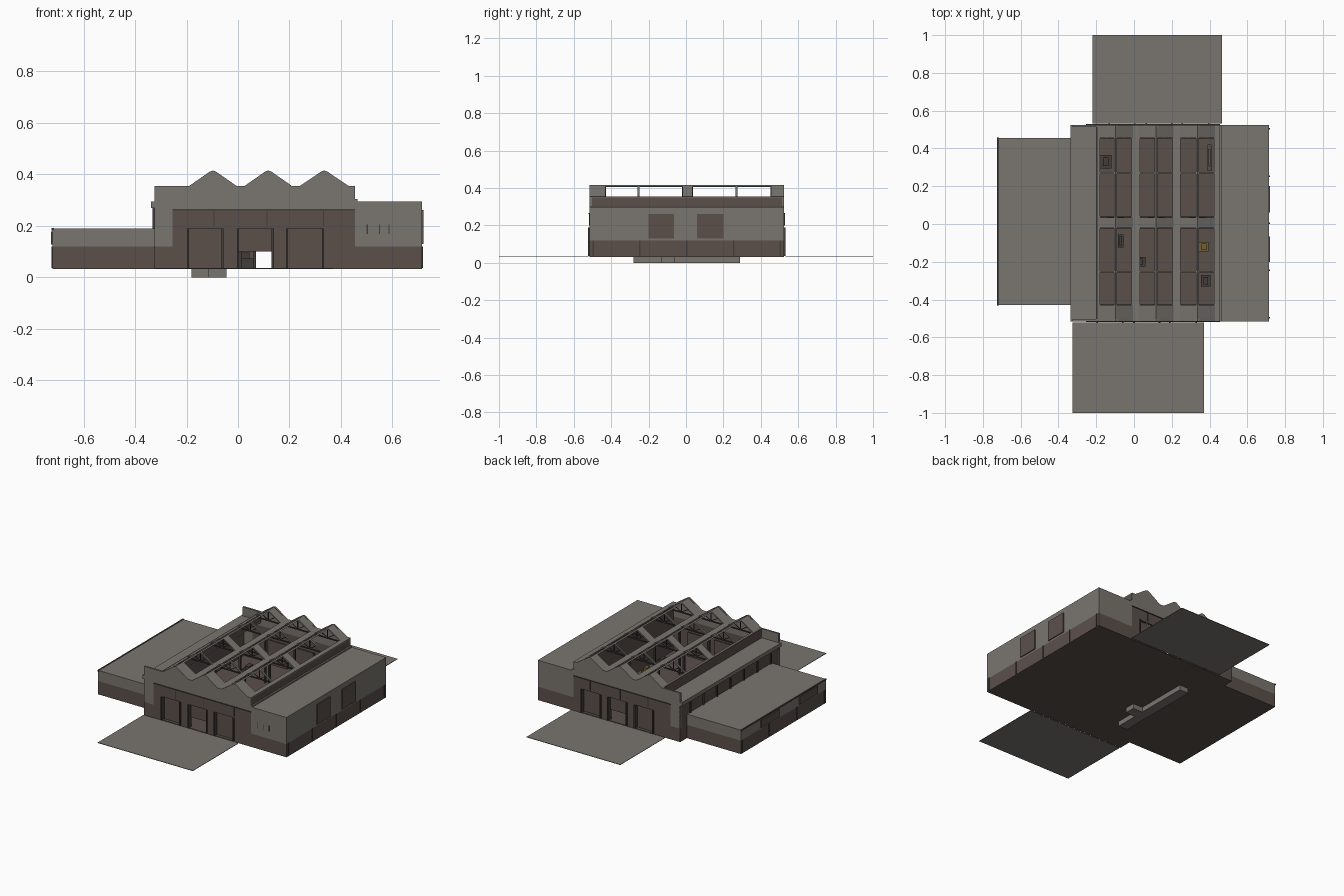
import bpy, bmesh, math
from mathutils import Vector

if "Cube" in bpy.data.objects:
    bpy.data.objects.remove(bpy.data.objects["Cube"])


def material(name, rgb):
    m = bpy.data.materials.new(name)
    m.diffuse_color = (*rgb, 1)
    m.use_nodes = True
    m.node_tree.nodes["Principled BSDF"].inputs["Base Color"].default_value = m.diffuse_color
    return m


GREY = material("warm grey cladding", (0.195, 0.180, 0.162))
BROWN = material("dark brown brick", (0.105, 0.080, 0.071))
DARK = material("dark steel", (0.055, 0.048, 0.044))
YARD = material("yard concrete", (0.190, 0.178, 0.162))
OCHRE = material("ochre machine paint", (0.16, 0.11, 0.035))


def finish(name, bm, mat):
    bmesh.ops.recalc_face_normals(bm, faces=bm.faces)
    me = bpy.data.meshes.new(name)
    bm.to_mesh(me)
    bm.free()
    me.materials.append(mat)
    ob = bpy.data.objects.new(name, me)
    bpy.context.collection.objects.link(ob)
    return ob


def box(name, x0, x1, y0, y1, z0, z1, mat):
    bm = bmesh.new()
    bmesh.ops.create_cube(bm, size=1)
    for v in bm.verts:
        v.co = ((x0 + x1) / 2 + v.co.x * (x1 - x0),
                (y0 + y1) / 2 + v.co.y * (y1 - y0),
                (z0 + z1) / 2 + v.co.z * (z1 - z0))
    return finish(name, bm, mat)


def prism(name, pts, y0, y1, mat):
    """Profile in x,z extruded along y."""
    bm = bmesh.new()
    f = bm.faces.new([bm.verts.new((x, y0, z)) for x, z in pts])
    r = bmesh.ops.extrude_face_region(bm, geom=[f])
    bmesh.ops.translate(bm, vec=(0, y1 - y0, 0),
                        verts=[v for v in r["geom"] if isinstance(v, bmesh.types.BMVert)])
    return finish(name, bm, mat)


def beam(name, a, b, w, mat):
    """Square bar between two points."""
    a, b = Vector(a), Vector(b)
    bm = bmesh.new()
    bmesh.ops.create_cube(bm, size=1)
    q = (b - a).to_track_quat('Z', 'Y')
    for v in bm.verts:
        v.co = (a + b) / 2 + q @ Vector((v.co.x * w, v.co.y * w, v.co.z * (b - a).length))
    return finish(name, bm, mat)


G = 0.037                                    # ground level
BAND, LOW, HIGH, TOP, RIDGE = 0.12, 0.19, 0.295, 0.355, 0.415
GABLES = [(-0.19, -0.0975, -0.005), (0.025, 0.1175, 0.21), (0.24, 0.335, 0.43)]
Y0, Y1 = -0.515, 0.525

# Floors, yards and the pit underneath
box("hall_floor", -0.325, 0.455, Y0, Y1, 0.032, G, BROWN)
box("left_wing_floor", -0.72, -0.325, -0.43, 0.455, 0.032, G, BROWN)
box("right_wing_floor", 0.455, 0.715, Y0, Y1, 0.032, G, BROWN)
box("front_yard", -0.325, 0.37, -1.0, -0.522, 0.034, G, YARD)
box("back_yard", -0.22, 0.465, 0.532, 1.0, 0.034, G, YARD)
box("inspection_pit", -0.18, -0.115, -0.28, 0.29, 0.0, 0.033, GREY)
box("pit_stairwell", -0.115, -0.045, -0.13, -0.06, 0.0, 0.033, GREY)


# Wings: brick base, clad upper wall, roof slab
def wing(name, x0, x1, y0, y1, top):
    t = 0.008
    for part, a, b, mat in (("base", G, BAND, BROWN), ("cladding", BAND, top - 0.006, GREY)):
        box(f"{name}_{part}_front", x0, x1, y0, y0 + t, a, b, mat)
        box(f"{name}_{part}_back", x0, x1, y1 - t, y1, a, b, mat)
        box(f"{name}_{part}_left", x0, x0 + t, y0 + t, y1 - t, a, b, mat)
        box(f"{name}_{part}_right", x1 - t, x1, y0 + t, y1 - t, a, b, mat)
    box(f"{name}_roof", x0, x1, y0, y1, top - 0.006, top, GREY)


wing("left_wing", -0.72, -0.325, -0.43, 0.455, LOW)
wing("right_wing", 0.455, 0.715, Y0, Y1, HIGH)
box("left_wing_roof_edge", -0.724, -0.715, -0.432, 0.457, 0.183, LOW + 0.002, DARK)

# Wing windows and slits
for y0, y1 in ((-0.20, -0.065), (0.06, 0.20)):
    box("right_window", 0.714, 0.721, y0, y1, 0.13, 0.262, BROWN)
for y0, y1 in ((-0.34, -0.15), (0.06, 0.25)):
    box("left_window", -0.726, -0.719, y0, y1, 0.128, 0.178, BROWN)
for x in (0.50, 0.547, 0.585):
    box("front_slit", x, x + 0.004, Y0 - 0.002, Y0 + 0.002, 0.168, 0.206, DARK)
# Downpipes
for y in (-0.50, -0.25, 0.0, 0.25, 0.50):
    box("right_downpipe", 0.714, 0.719, y, y + 0.008, G, BAND, DARK)
for y in (-0.42, -0.13, 0.16, 0.44):
    box("left_downpipe", -0.724, -0.719, y, y + 0.007, G, BAND, DARK)


# Front and back facades of the hall: parapet with gables, brick base, three doors
def facade(name, s, ye, dx, head):
    def b(part, x0, x1, d0, d1, z0, z1, mat):     # d is depth inward from the face
        ya, yb = sorted((ye - s * d0, ye - s * d1))
        box(f"{name}_{part}", x0, x1, ya, yb, z0, z1, mat)

    outline = [(0.455, head), (0.455, TOP)]
    for l, m, r in reversed(GABLES):
        outline += [(r, TOP), (m + 0.012, RIDGE - 0.004), (m, RIDGE), (m - 0.012, RIDGE - 0.004), (l, TOP)]
    outline += [(-0.325, TOP), (-0.325, head)]
    prism(f"{name}_parapet", outline, *sorted((ye, ye - s * 0.012)), GREY)
    b("corner_cladding", -0.325, -0.255, 0, 0.012, BAND, head, GREY)
    b("corner_base", -0.325, -0.255, 0, 0.012, G, BAND, BROWN)
    b("lintel", -0.255, 0.455, 0, 0.012, LOW, head, BROWN)
    b("lintel_trim", -0.255, 0.455, -0.005, 0, head - 0.005, head, DARK)
    doors = [(-0.195 + dx, -0.06 + dx), (0.0 + dx, 0.135 + dx), (0.19 + dx, 0.33 + dx)]
    edges = [-0.255] + [e for d in doors for e in d] + [0.455]
    for x0, x1 in zip(edges[::2], edges[1::2]):
        b("pier", x0, x1, 0, 0.012, G, LOW, BROWN)
    for i, (x0, x1) in enumerate(doors):
        b("door", x0, x1, 0.02, 0.026, 0.10 if i == 1 else G, LOW + 0.005, BROWN)
        for x in (x0, x1):
            b("door_post", x - 0.004, x + 0.004, -0.008, 0.026, G, LOW, DARK)
    for x in (-0.095, 0.11, 0.33):
        b("bracket", x, x + 0.004, -0.004, 0, 0.20, head, DARK)


facade("front", -1, Y0, 0.0, 0.265)
facade("back", 1, Y1, 0.065, 0.265)

# Hall side walls and lower left roof strip
box("hall_left_base", -0.325, -0.315, Y0, Y1, G, BAND, BROWN)
box("hall_left_wall", -0.325, -0.315, Y0, Y1, BAND, 0.275, BROWN)
box("left_roof_strip", -0.335, -0.19, Y0 + 0.012, Y1 - 0.012, 0.288, HIGH, GREY)
box("left_eave", -0.337, -0.325, Y0, Y1, 0.270, HIGH, GREY)
box("left_clerestory", -0.20, -0.19, Y0 + 0.012, Y1 - 0.012, HIGH, TOP, BROWN)
box("hall_right_wall", 0.445, 0.455, Y0, Y1, G, TOP - 0.006, BROWN)
box("right_gutter", 0.455, 0.465, Y0, Y1, HIGH, HIGH + 0.009, GREY)
for i in range(7):
    y = -0.42 + i * 0.14
    box("left_wall_post", -0.333, -0.325, y, y + 0.01, LOW, 0.272, DARK)

# Flat valleys between the gables
for x0, x1 in ((-0.19, -0.18), (-0.012, 0.032), (0.203, 0.247), (0.423, 0.455)):
    box("roof_valley", x0, x1, Y0 + 0.012, Y1 - 0.012, TOP - 0.008, TOP, GREY)

# Saw-like gables with open skylight bays
SOLID = [(Y0 + 0.012, -0.43), (-0.02, 0.035), (0.455, Y1 - 0.012)]
BARS = [(-0.258, -0.248), (0.265, 0.275)]
for l, m, r in GABLES:
    t = 0.009
    chevron = [(l, TOP), (m, RIDGE), (r, TOP), (r - t, TOP - 0.003), (m, RIDGE - t), (l + t, TOP - 0.003)]
    for y0, y1 in SOLID + BARS:
        prism("gable_roof_section", chevron, y0, y1, GREY)
    k = 0.008
    prism("ridge_beam", [(m - k, RIDGE - 0.006), (m, RIDGE), (m + k, RIDGE - 0.006), (m, RIDGE - 0.009)],
          Y0, Y1, GREY)
    # Trusses under each bay edge
    for y in (-0.43, -0.253, -0.02, 0.035, 0.27, 0.455):
        beam("truss_tie", (l, y, 0.348), (r, y, 0.348), 0.007, DARK)
        beam("truss_king_post", (m, y, 0.348), (m, y, RIDGE - 0.008), 0.005, DARK)
        for q in (l, r):
            beam("truss_brace", (m, y, 0.35), ((m + q) / 2, y, 0.378), 0.004, DARK)

# Interior columns, crane beams and machines
for x in (0.01, 0.225):
    for y in (-0.253, 0.007, 0.27):
        box("hall_column", x - 0.006, x + 0.006, y - 0.006, y + 0.006, G, 0.35, DARK)
    box("crane_beam", x - 0.006, x + 0.006, Y0 + 0.012, Y1 - 0.012, 0.335, 0.347, DARK)
for x, y, w, d, h, mat in ((-0.15, 0.33, 0.06, 0.07, 0.05, DARK), (-0.07, -0.09, 0.03, 0.07, 0.06, DARK),
                           (0.03, -0.20, 0.06, 0.05, 0.06, DARK), (0.37, -0.12, 0.05, 0.05, 0.06, OCHRE),
                           (0.38, -0.30, 0.05, 0.06, 0.05, DARK), (0.40, 0.35, 0.02, 0.14, 0.05, BROWN)):
    box("machine_base", x - w / 2, x + w / 2, y - d / 2, y + d / 2, G, G + h * 0.6, mat)
    box("machine_head", x - w / 4, x + w / 4, y - d / 3, y + d / 3, G + h * 0.6, G + h, mat)
